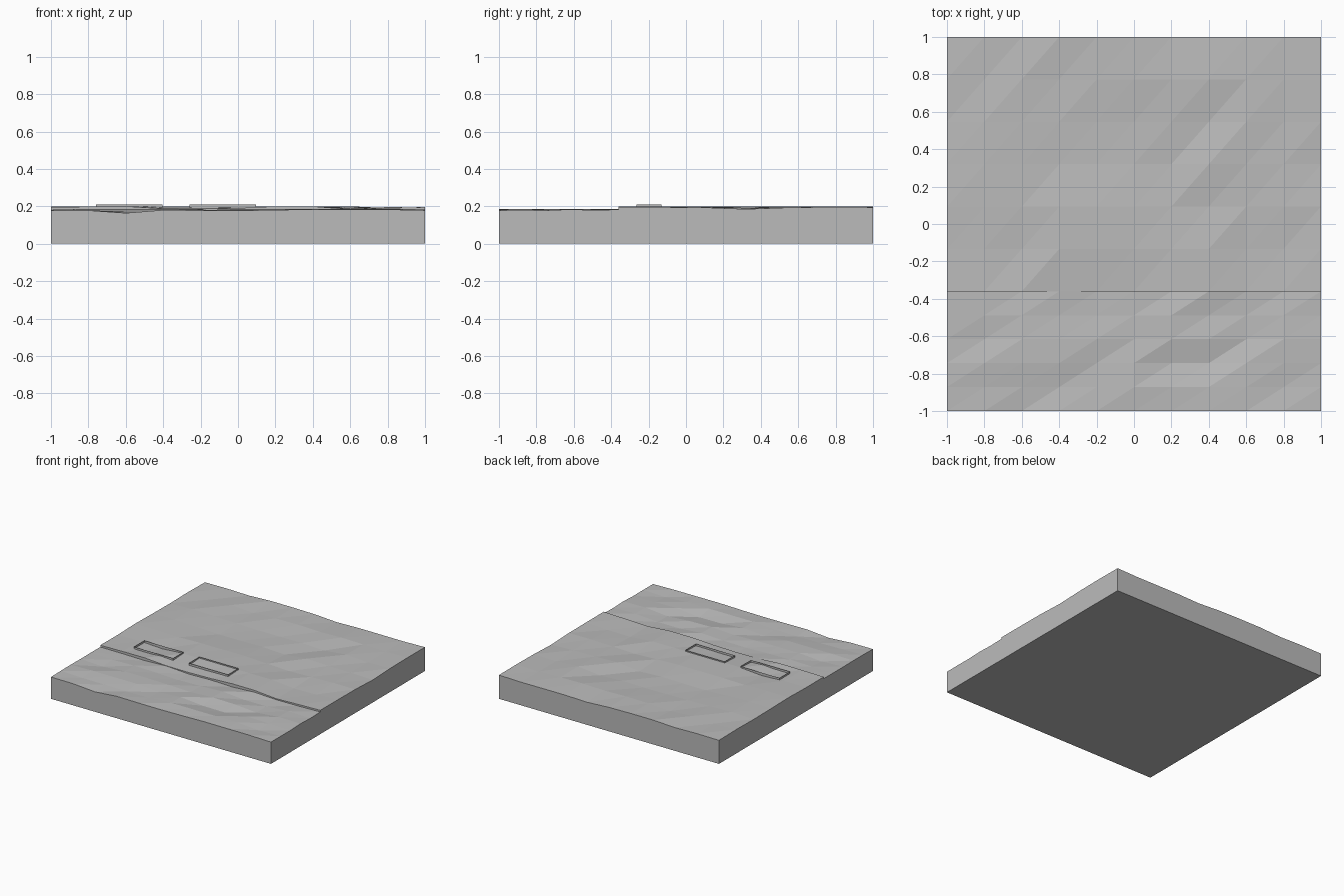
import bpy, bmesh, random

if "Cube" in bpy.data.objects:
    bpy.data.objects.remove(bpy.data.objects["Cube"], do_unlink=True)

random.seed(4)

stone = bpy.data.materials.new("plain_grey")
stone.use_nodes = True
GREY = (0.5, 0.5, 0.5, 1)
stone.diffuse_color = GREY
bsdf = stone.node_tree.nodes["Principled BSDF"]
bsdf.inputs["Base Color"].default_value = GREY
bsdf.inputs["Roughness"].default_value = 0.8


def finish(bm, name):
    bmesh.ops.recalc_face_normals(bm, faces=bm.faces)
    mesh = bpy.data.meshes.new(name)
    bm.to_mesh(mesh)
    bm.free()
    mesh.materials.append(stone)
    obj = bpy.data.objects.new(name, mesh)
    bpy.context.collection.objects.link(obj)
    return obj


# Terraces: (start y, end y, strips, mean height, height limit)
STEP_Y = -0.36
TERRACES = [(-1, STEP_Y, 5, 0.178, 0.186), (STEP_Y, 1, 6, 0.194, 0.2)]
COLUMNS = 10

# Hollows, as (terrace, row, column): depth below the mean
HOLLOWS = {(0, 0, 2): 0.014, (0, 2, 6): 0.012, (0, 2, 7): 0.014,
           (0, 3, 8): 0.01, (1, 0, 8): 0.01, (1, 1, 8): 0.012,
           (1, 2, 7): 0.01, (1, 3, 6): 0.014, (1, 4, 7): 0.014,
           (1, 3, 10): 0.009}


def height(terrace, row, col, mean, limit):
    if (terrace, row, col) in HOLLOWS:
        return mean - HOLLOWS[terrace, row, col]
    rim = col in (0, COLUMNS) or (terrace == 0 and row == 0)
    spread = 0.004 if rim else 0.012
    return min(limit, mean + random.uniform(-spread, spread) + 0.003)


# Faceted ground; the two rows meeting at the step form its riser
bm = bmesh.new()
rows = []
for t, (y0, y1, strips, mean, limit) in enumerate(TERRACES):
    for r in range(strips + 1):
        y = y0 + (y1 - y0) * r / strips
        rows.append([bm.verts.new((-1 + 2 * c / COLUMNS, y,
                                   height(t, r, c, mean, limit)))
                     for c in range(COLUMNS + 1)])
for low, high in zip(rows, rows[1:]):
    for c in range(COLUMNS):
        bm.faces.new((low[c], low[c + 1], high[c + 1]))
        bm.faces.new((low[c], high[c + 1], high[c]))

# Side walls and underside
rim = [e for e in bm.edges if e.is_boundary]
made = bmesh.ops.extrude_edge_only(bm, edges=rim)["geom"]
for v in made:
    if isinstance(v, bmesh.types.BMVert):
        v.co.z = 0
base = [e for e in made if isinstance(e, bmesh.types.BMEdge)
        and e.is_boundary and all(v.co.z == 0 for v in e.verts)]
bmesh.ops.contextual_create(bm, geom=base)
finish(bm, "terraced_ground")


# Low rectangular kerbs on the upper terrace
def kerb(name, x0, x1, y0=-0.265, y1=-0.13, bottom=0.17, top=0.21):
    bm = bmesh.new()
    face = bm.faces.new([bm.verts.new((x, y, bottom)) for x, y in
                         ((x0, y0), (x1, y0), (x1, y1), (x0, y1))])
    bmesh.ops.inset_region(bm, faces=[face], thickness=0.011,
                           use_boundary=True)
    bmesh.ops.delete(bm, geom=[face], context="FACES_ONLY")
    ring = bmesh.ops.extrude_face_region(bm, geom=bm.faces[:],
                                         use_keep_orig=True)["geom"]
    for v in ring:
        if isinstance(v, bmesh.types.BMVert):
            v.co.z = top
    finish(bm, name)


kerb("right_kerb", -0.76, -0.405)
kerb("left_kerb", -0.26, 0.095)
